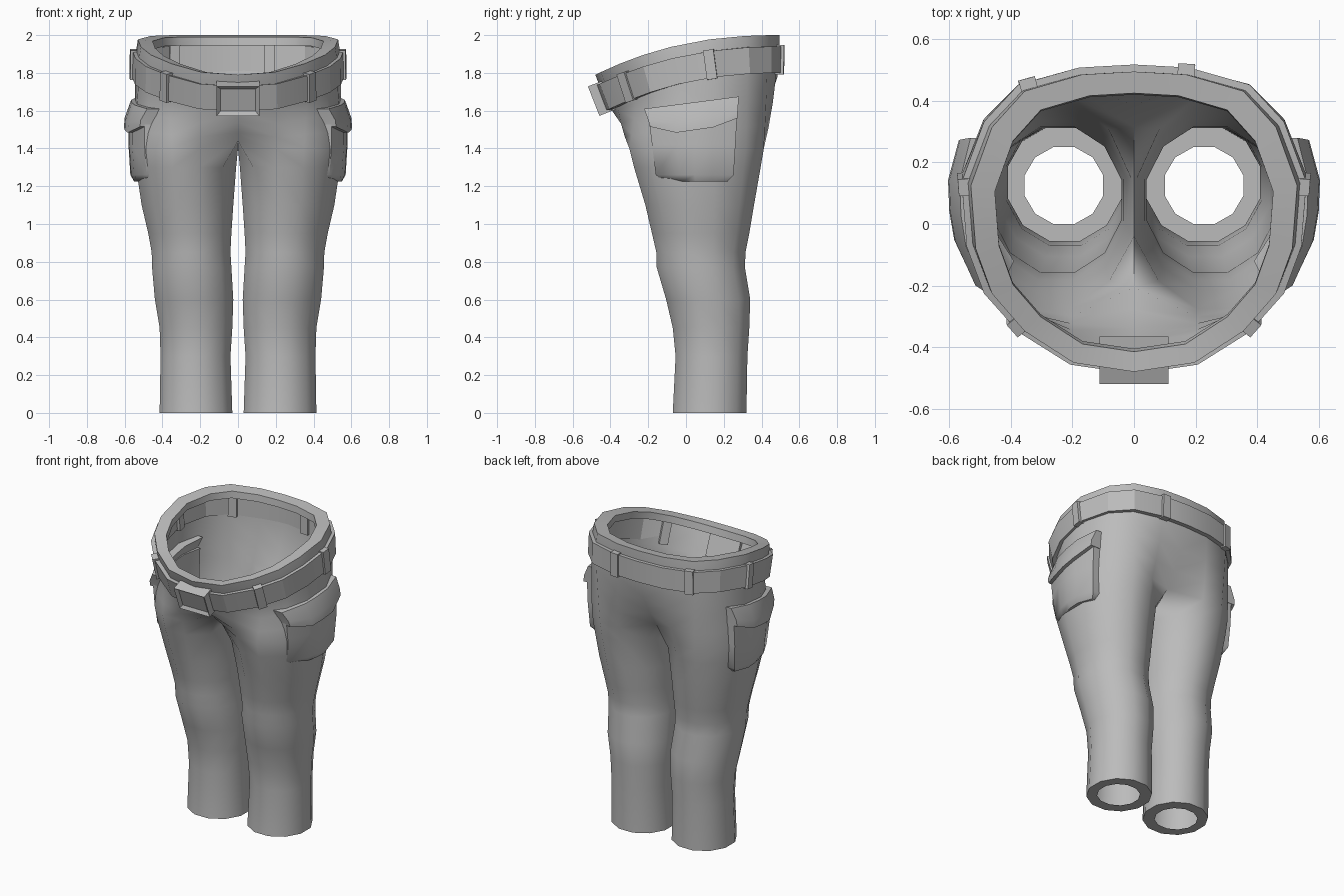
import bpy, bmesh, math
from mathutils import Vector

if "Cube" in bpy.data.objects:
    bpy.data.objects.remove(bpy.data.objects["Cube"])

grey = bpy.data.materials.new("grey_cloth")
grey.diffuse_color = (0.5, 0.5, 0.5, 1)
grey.use_nodes = True
grey.node_tree.nodes["Principled BSDF"].inputs["Base Color"].default_value = grey.diffuse_color


def finish(name, bm, mods=(), angle=30):
    """Turn a bmesh into an object, apply modifiers and shade it."""
    bmesh.ops.recalc_face_normals(bm, faces=bm.faces)
    me = bpy.data.meshes.new(name)
    bm.to_mesh(me)
    bm.free()
    me.materials.append(grey)
    ob = bpy.data.objects.new(name, me)
    bpy.context.collection.objects.link(ob)
    bpy.ops.object.select_all(action='DESELECT')
    ob.select_set(True)
    bpy.context.view_layer.objects.active = ob
    for kind, settings in mods:
        m = ob.modifiers.new(kind.title(), kind)
        for k, v in settings.items():
            setattr(m, k, v)
        bpy.ops.object.modifier_apply(modifier=m.name)
    bpy.ops.object.shade_smooth_by_angle(angle=math.radians(angle))
    return ob


def bridge(bm, a, b, closed):
    n = len(a)
    for i in range(n if closed else n - 1):
        j = (i + 1) % n
        bm.faces.new((a[i], a[j], b[j], b[i]))


# Half waist outline, front centre to back centre: (width share, depth share)
WAIST = [(0, 0), (.37, .03), (.67, .135), (.87, .26), (.97, .41),
         (1, .62), (.87, .815), (.67, .935), (.32, .99), (0, 1)]


def waist_row(w, yf, yb, zf, zb):
    """Half ring that dips towards the front."""
    return [Vector((w * u, yf + (yb - yf) * t, zb - (zb - zf) * (1 - t) ** 2.3))
            for u, t in WAIST]


def leg_ring(z, x0, x1, yf, yb):
    """Twelve-sided leg ring starting at the inner front."""
    r = math.cos(math.radians(15))
    pts = []
    for k in range(12):
        a = math.radians(-135 + 30 * k)
        pts.append(Vector(((x0 + x1) / 2 + (x1 - x0) / 2 / r * math.cos(a),
                           (yf + yb) / 2 + (yb - yf) / 2 / r * math.sin(a), z)))
    return pts


# ---- Trousers body: folded waist rim, hips, crotch, legs and folded hems
legs = [leg_ring(*r) for r in (
    (1.4, 0, .55, -.3, .412), (1.3, .01, .54, -.275, .395),
    (1.1, .025, .51, -.215, .36), (.95, .035, .475, -.18, .335),
    (.85, .04, .457, -.157, .315), (.77, .035, .455, -.155, .312),
    (.6, .025, .44, -.105, .34), (.45, .03, .415, -.07, .335),
    (.3, .04, .41, -.055, .325), (0, .03, .415, -.07, .32),
    (0, .1, .355, 0, .25))]
for k in (0, 9, 10, 11):
    legs[0][k].x = 0
legs[0][0].z = legs[0][9].z = 1.44
hips = [waist_row(.452, -.405, .42, 1.745, 1.945),
        waist_row(.452, -.415, .425, 1.79, 1.99),
        waist_row(.53, -.48, .495, 1.79, 2.0),
        waist_row(.54, -.455, .495, 1.725, 1.94),
        waist_row(.545, -.385, .485, 1.59, 1.78)]
# lower hips melt from the waist outline into the two thighs
for f, g in ((.35, .25), (.7, .6)):
    hips.append([Vector((a.x + (b.x - a.x) * f, a.y + (b.y - a.y) * g,
                         a.z + (b.z - a.z) * f)) for a, b in zip(hips[4], legs[0])])
bm = bmesh.new()
rows = [[bm.verts.new(p) for p in r] for r in hips + legs]
for i in range(len(rows) - 1):
    if i < len(hips):
        bridge(bm, rows[i][:10], rows[i + 1][:10], False)
    else:
        bridge(bm, rows[i], rows[i + 1], True)
finish("trousers_body", bm, [
    ('MIRROR', dict(use_axis=(True, False, False), use_clip=True, merge_threshold=.001))], 50)


# ---- Belt: closed band round the waist
def full(half):
    return half + [Vector((-p.x, p.y, p.z)) for p in half[-2:0:-1]]


belt_top = full(waist_row(.56, -.487, .518, 1.728, 1.94))
belt_low = full(waist_row(.562, -.435, .515, 1.595, 1.80))
bm = bmesh.new()
inset = Vector((.945, .945, 1))
loops = [[bm.verts.new(p * s) for p in ring] for ring, s in
         ((belt_top, inset), (belt_top, Vector((1, 1, 1))),
          (belt_low, Vector((1, 1, 1))), (belt_low, inset))]
for i in range(4):
    bridge(bm, loops[i], loops[(i + 1) % 4], True)
finish("belt", bm, angle=20)


# ---- Belt loops: upright tabs through the belt
def slab(name, top, low, out, width, front, back, over, recess=0):
    """Box along the line low-top, with an optional recessed front."""
    up = (top - low).normalized()
    side = up.cross(out).normalized()
    out = side.cross(up).normalized()
    bm = bmesh.new()
    corners = []
    for d in (front, -back):
        corners.append([bm.verts.new(p + side * sx * width / 2 + up * e + out * d)
                        for p, sx, e in ((low, -1, -over), (low, 1, -over),
                                         (top, 1, over), (top, -1, over))])
    face = bm.faces.new(corners[0])
    bm.faces.new(corners[1][::-1])
    bridge(bm, corners[0], corners[1], True)
    bmesh.ops.recalc_face_normals(bm, faces=bm.faces)
    if recess:
        bmesh.ops.inset_region(bm, faces=[face], thickness=.028)
        bmesh.ops.translate(bm, verts=face.verts, vec=-out * recess)
    finish(name, bm, angle=20)


def on_belt(i, f):
    a, b = i % 18, (i + 1) % 18
    tang = belt_top[b] - belt_top[a]
    return (belt_top[a].lerp(belt_top[b], f), belt_low[a].lerp(belt_low[b], f),
            Vector((tang.y, -tang.x, 0)))


for name, i, f in (("right_front", 2, .1), ("left_front", 15, .9),
                   ("right_side", 4, .92), ("left_side", 13, .08),
                   ("right_back", 8, .05), ("left_back", 10, .85)):
    t, l, n = on_belt(i, f)
    slab(name + "_belt_loop", t, l, n, .055, .012, .05, .008)

# ---- Buckle: recessed plate at the front
slab("belt_buckle", belt_top[0], belt_low[0], Vector((0, -1, 0)), .225, .03, .07, .012, .016)

# ---- Side pockets: pouch and overhanging flap, bulging outwards
COLS = [0, .3, .5, .72, 1]
BULGE = [-.085, -.02, -.004, 0, -.035]


def pocket_part(name, rows, depth):
    """Each row: outer x, then front (y, z), back (y, z), and z drop per column."""
    for side, s in (("right", 1), ("left", -1)):
        bm = bmesh.new()
        grid = []
        for x, y0, z0, y1, z1, drop in rows:
            grid.append([bm.verts.new((s * (x + b), y0 + (y1 - y0) * c,
                                       z0 + (z1 - z0) * c - drop * d))
                         for c, b, d in zip(COLS, BULGE, (0, 1, .9, .8, 0))])
        for a, b in zip(grid, grid[1:]):
            bridge(bm, a, b, False)
        ext = bmesh.ops.extrude_face_region(bm, geom=bm.faces[:], use_keep_orig=True)
        moved = [v for v in ext["geom"] if isinstance(v, bmesh.types.BMVert)]
        bmesh.ops.translate(bm, verts=moved, vec=(-s * depth, 0, 0))
        finish(side + name, bm, angle=50)


pocket_part("_pocket_pouch", [
    (.55, -.12, 1.225, .22, 1.225, 0), (.57, -.16, 1.26, .252, 1.26, 0),
    (.58, -.18, 1.42, .262, 1.42, 0), (.58, -.2, 1.58, .272, 1.6, 0)], .075)
pocket_part("_pocket_flap", [
    (.604, -.19, 1.515, .272, 1.56, .045), (.6, -.2, 1.55, .274, 1.6, .03),
    (.566, -.222, 1.61, .28, 1.675, 0)], .075)
